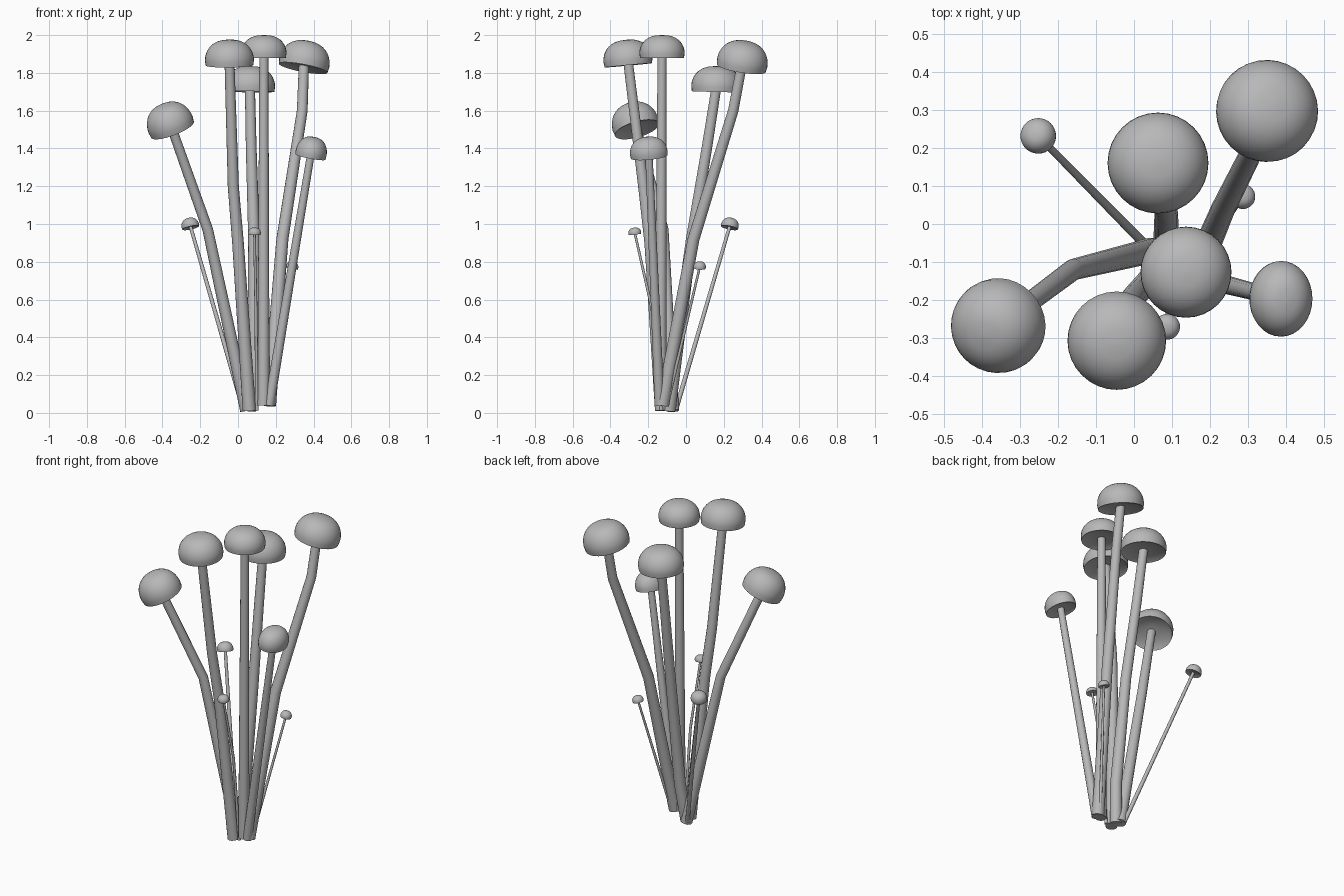
import bpy, bmesh, math
from mathutils import Vector

if "Cube" in bpy.data.objects:
    bpy.data.objects.remove(bpy.data.objects["Cube"])

grey = bpy.data.materials.new("mushroom grey")
grey.diffuse_color = (0.48, 0.48, 0.48, 1)
grey.use_nodes = True
grey.node_tree.nodes["Principled BSDF"].inputs["Base Color"].default_value = grey.diffuse_color
UP = Vector((0, 0, 1))


def ring(bm, centre, axis, r, sides, squash=1):
    # circle of vertices facing along axis
    q = UP.rotation_difference(axis.normalized())
    angles = [math.tau * j / sides for j in range(sides)]
    return [bm.verts.new(centre + q @ Vector((squash * r * math.cos(a), r * math.sin(a), 0)))
            for a in angles]


def loft(name, bm, rings):
    # skin the rings, close both ends, shade smooth with sharp rims
    for a, b in zip(rings, rings[1:]):
        n = len(a)
        for i in range(n):
            k = (i + 1) % n
            bm.faces.new((a[i], a[k], b[k], b[i]))
    bm.faces.new(rings[0])
    bm.faces.new(rings[-1])
    bmesh.ops.recalc_face_normals(bm, faces=bm.faces)
    for f in bm.faces:
        f.smooth = True
    for e in bm.edges:
        e.smooth = e.calc_face_angle() < math.radians(50)
    me = bpy.data.meshes.new(name)
    bm.to_mesh(me)
    bm.free()
    me.materials.append(grey)
    bpy.context.collection.objects.link(bpy.data.objects.new(name, me))


def stem(name, pts, r0, r1):
    # tapered tube through the path points
    bm = bmesh.new()
    rings = []
    for i, p in enumerate(pts):
        before = (p - pts[max(i - 1, 0)]).normalized()
        after = (pts[min(i + 1, len(pts) - 1)] - p).normalized()
        k = (p.z - pts[0].z) / (pts[-1].z - pts[0].z)
        rings.append(ring(bm, p, before + after, r0 + (r1 - r0) * k, 14))
    loft(name, bm, rings)


def cap(name, centre, axis, r, h, squash):
    # shallow hollow below, rim, then a rounded dome
    profile = [(0.3, 0.08), (0.93, 0.03), (0.97, 0)]
    for i in range(10):
        t = math.radians(9.6 * i)
        profile.append((math.cos(t) ** 0.8, 0.2 + 0.8 * math.sin(t)))
    profile[-1] = (0.03, 1)
    bm = bmesh.new()
    loft(name, bm, [ring(bm, centre + axis * (h * v), axis, r * u, 32, squash)
                    for u, v in profile])


def mushroom(name, base, bends, top, r, tilt, squash=1):
    # the cap leans outward from the middle; stem thickness follows cap size
    x, y = base
    foot = Vector((x, y, 0.04 if x > 0.1 else 0.012))
    centre = Vector(top)
    axis = Vector((centre.x * tilt, centre.y * tilt, 1)).normalized()
    h = r * (1 + 0.15 * tilt)
    path = [foot] + [Vector(b) for b in bends] + [centre + axis * (h * 0.15)]
    stem(name + "_stem", path, r * 0.27, r * 0.2)
    cap(name + "_cap", centre, axis, r, h, squash)


# tall mushrooms
mushroom("front_tall", (0.06, -0.13), [(0, -0.19, 0.9), (-0.025, -0.225, 1.2)],
         (-0.045, -0.305, 1.84), 0.13, 0.3)
mushroom("centre_tall", (0.135, -0.135), [], (0.137, -0.127, 1.88), 0.12, 0)
mushroom("back_right_tall", (0.165, -0.125), [(0.235, 0.04, 0.92), (0.34, 0.25, 1.6)],
         (0.345, 0.293, 1.825), 0.135, 0.55)
mushroom("back_tall", (0.06, -0.09), [(0.085, -0.06, 0.25), (0.085, 0.03, 0.92), (0.07, 0.11, 1.4)],
         (0.063, 0.16, 1.7), 0.133, 0.15)

# medium mushrooms
mushroom("left_leaning", (0.045, -0.07), [(-0.16, -0.12, 0.97)],
         (-0.347, -0.26, 1.5), 0.125, 1.1)
mushroom("right_medium", (0.165, -0.14), [], (0.383, -0.195, 1.355), 0.1, 0.5, 0.83)

# small mushrooms
mushroom("left_small", (0.03, -0.055), [], (-0.25, 0.23, 0.98), 0.047, 0.9)
mushroom("front_small", (0.1, -0.13), [(0.095, -0.18, 0.55)], (0.087, -0.27, 0.945), 0.034, 0.45)
mushroom("right_small", (0.17, -0.1), [], (0.285, 0.072, 0.765), 0.033, 0.8)
